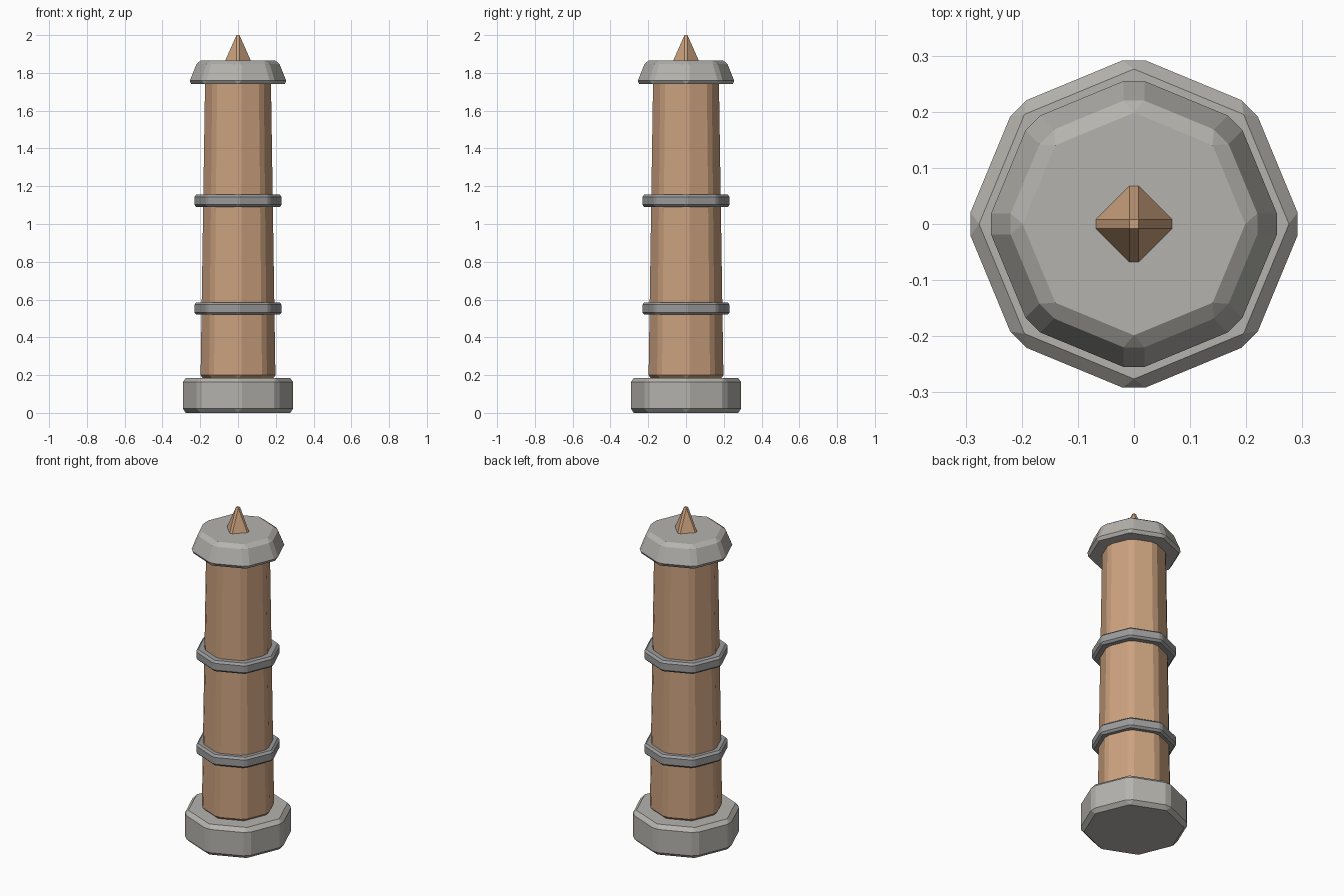
import bpy, bmesh
from mathutils import Matrix

if "Cube" in bpy.data.objects:
    bpy.data.objects.remove(bpy.data.objects["Cube"])


def material(name, rgb):
    m = bpy.data.materials.new(name)
    m.diffuse_color = (*rgb, 1)
    m.use_nodes = True
    m.node_tree.nodes["Principled BSDF"].inputs["Base Color"].default_value = m.diffuse_color
    return m


wood = material("wood", (0.60, 0.36, 0.21))
stone = material("stone", (0.46, 0.45, 0.42))
iron = material("iron", (0.33, 0.33, 0.33))


def tapered(name, sides, r_bottom, r_top, z0, z1, bevel, mat):
    """Flat-faced tapered prism with chamfered edges, corners on the axes."""
    bm = bmesh.new()
    bmesh.ops.create_cone(bm, cap_ends=True, segments=sides, radius1=r_bottom,
                          radius2=r_top, depth=z1 - z0,
                          matrix=Matrix.Translation((0, 0, (z0 + z1) / 2)))
    bmesh.ops.remove_doubles(bm, verts=bm.verts, dist=1e-5)
    me = bpy.data.meshes.new(name)
    bm.to_mesh(me)
    bm.free()
    me.materials.append(mat)
    ob = bpy.data.objects.new(name, me)
    bpy.context.collection.objects.link(ob)
    mod = ob.modifiers.new("chamfer", 'BEVEL')
    mod.width = bevel
    mod.segments = 1
    mod.limit_method = 'NONE'
    return ob


# Plinth and tapering shaft
tapered("base", 8, 0.30, 0.30, 0, 0.185, 0.022, stone)
tapered("shaft", 8, 0.206, 0.182, 0.18, 1.76, 0.02, wood)

# Two iron bands around the shaft
for name, z in (("lower_band", 0.52), ("upper_band", 1.09)):
    tapered(name, 8, 0.235, 0.235, z, z + 0.065, 0.012, iron)

# Cap and pointed finial
tapered("cap", 8, 0.27, 0.22, 1.74, 1.865, 0.02, stone)
tapered("spike", 4, 0.087, 0, 1.84, 2.036, 0.011, wood)
